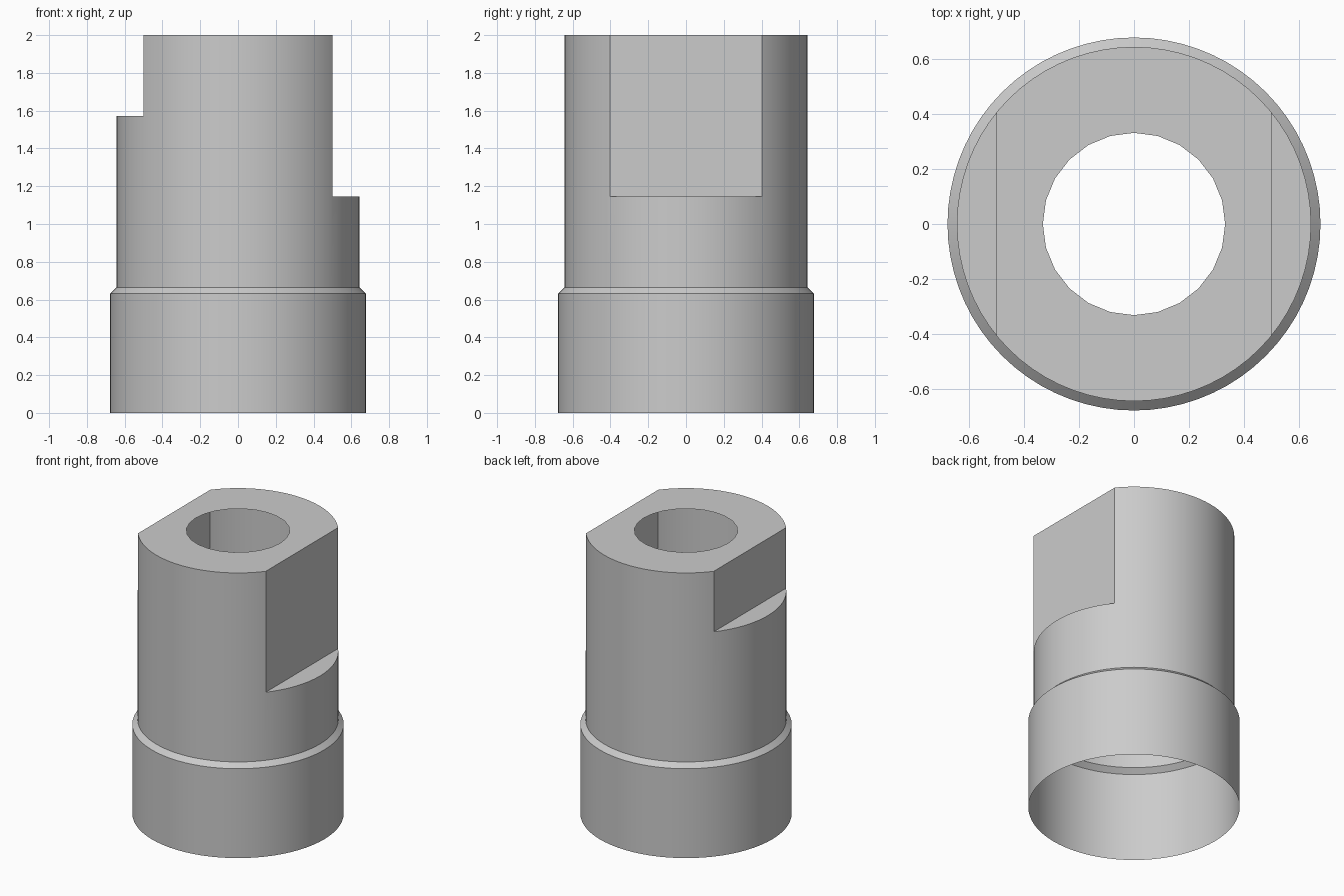
import bpy, bmesh, math
from mathutils import Matrix

cube = bpy.data.objects.get("Cube")
if cube:
    bpy.data.objects.remove(cube, do_unlink=True)

HEIGHT, BODY_R, COLLAR_R, BORE_R, FLAT_X = 2.0, 0.643, 0.677, 0.331, 0.5

grey = bpy.data.materials.new("plain grey")
grey.use_nodes = True
colour = (0.6, 0.6, 0.6, 1)
grey.diffuse_color = colour
grey.node_tree.nodes["Principled BSDF"].inputs["Base Color"].default_value = colour


def add_object(name, bm):
    bmesh.ops.recalc_face_normals(bm, faces=bm.faces)
    mesh = bpy.data.meshes.new(name)
    bm.to_mesh(mesh)
    bm.free()
    mesh.materials.append(grey)
    obj = bpy.data.objects.new(name, mesh)
    bpy.context.collection.objects.link(obj)
    return obj


def lathe(name, profile, sides):
    """Closed turned solid from (radius, height) pairs."""
    bm = bmesh.new()
    rings = [[bm.verts.new((r * math.cos(math.tau * i / sides),
                            r * math.sin(math.tau * i / sides), z))
              for i in range(sides)] for r, z in profile]
    for low, high in zip(rings, rings[1:]):
        for i in range(sides):
            j = (i + 1) % sides
            bm.faces.new((low[i], low[j], high[j], high[i]))
    bm.faces.new(rings[0])
    bm.faces.new(rings[-1])
    return add_object(name, bm)


def flat_cutter(name, side, ledge):
    """Block that cuts a flat on one side, down to a ledge."""
    bm = bmesh.new()
    bmesh.ops.create_cube(bm, size=1, matrix=Matrix.Translation(
        (side * (FLAT_X + 0.5), 0, ledge + 0.5)) @ Matrix.Diagonal((1, 2, 1, 1)))
    return add_object(name, bm)


# Turned sleeve with a wider collar and chamfered shoulder
sleeve = lathe("sleeve", [(COLLAR_R, 0), (COLLAR_R, 0.632), (BODY_R, 0.664),
                          (BODY_R, HEIGHT)], 72)

# Two wrench flats of different depth, and the round top opening
cutters = [flat_cutter("left_flat_cutter", 1, 1.145),
           flat_cutter("right_flat_cutter", -1, 1.572),
           lathe("bore_cutter", [(BORE_R, HEIGHT - 0.1), (BORE_R, HEIGHT + 0.1)], 24)]
bpy.context.view_layer.objects.active = sleeve
for cutter in cutters:
    mod = sleeve.modifiers.new(cutter.name, "BOOLEAN")
    mod.operation, mod.solver, mod.object = "DIFFERENCE", "EXACT", cutter
    bpy.ops.object.modifier_apply(modifier=mod.name)
    bpy.data.objects.remove(cutter, do_unlink=True)

# Open the bottom and the bore, leaving a thin hollow shell
bm = bmesh.new()
bm.from_mesh(sleeve.data)
unwanted = [f for f in bm.faces
            if all(v.co.z < 0.001 for v in f.verts)
            or all(v.co.xy.length < BORE_R + 0.005 for v in f.verts)]
bmesh.ops.delete(bm, geom=unwanted, context="FACES")
bm.to_mesh(sleeve.data)
bm.free()

bpy.ops.object.select_all(action="DESELECT")
sleeve.select_set(True)
bpy.ops.object.shade_smooth_by_angle(angle=math.radians(25))
